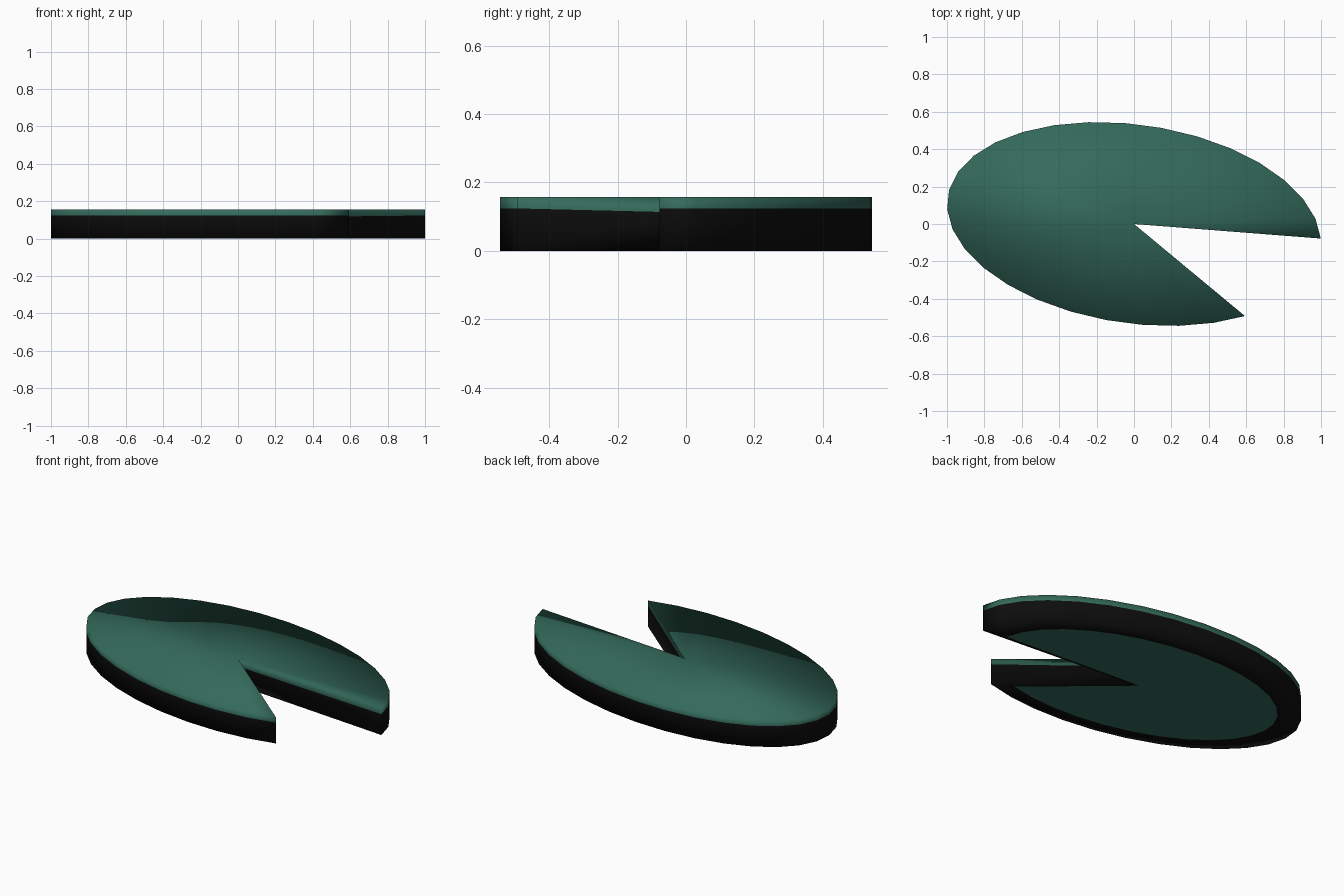
import bpy, bmesh, math

if "Cube" in bpy.data.objects:
    bpy.data.objects.remove(bpy.data.objects["Cube"])

H = 0.157            # pad thickness
N = 27               # rim segments (32 around a full turn, five missing for the notch)
T0, T1 = 2.8, 306.4  # rim sweep in degrees


def rim(t, s=1.0):
    """Point on the slanted elliptical outline, scaled about the centre."""
    a = math.radians(t)
    return (s * math.cos(a), s * 0.545 * math.sin(a - math.radians(11)))


def outline(apex, s=1.0, trim=0.0):
    """Notch apex followed by the rim points."""
    a, b = T0 + trim, T1 - trim
    return [apex] + [rim(a + (b - a) * i / N, s) for i in range(N + 1)]


def material(name, rgb):
    m = bpy.data.materials.new(name)
    m.diffuse_color = (*rgb, 1)
    m.use_nodes = True
    m.node_tree.nodes["Principled BSDF"].inputs["Base Color"].default_value = m.diffuse_color
    return m


bm = bmesh.new()
outer = outline((0, 0))
inner = outline((-0.03, 0.01), 0.86, 2.5)


def ring(points, heights):
    return [bm.verts.new((x, y, z)) for (x, y), z in zip(points, heights)]


n = len(outer)
top = ring(outer, [H] * n)
# colour line on the side wall, slightly lower inside the notch
band = ring(outer, [0.112] + [0.124] * (n - 1))
low = ring(outer, [0] * n)
under = ring(inner, [0] * n)


def face(verts, mat):
    f = bm.faces.new(verts)
    f.material_index = mat
    f.smooth = True


def strip(a, b, mat):
    for i in range(n):
        j = (i + 1) % n
        face((a[i], a[j], b[j], b[i]), mat)


def fan(r, mat):
    for i in range(1, n - 1):
        face((r[0], r[i], r[i + 1]), mat)


fan(top, 0)             # green upper face
strip(band, top, 0)     # green lip
strip(low, band, 1)     # black side wall
strip(under, low, 1)    # black border underneath
fan(under[:1] + under[1:], 0)  # green underside
bmesh.ops.recalc_face_normals(bm, faces=bm.faces)

mesh = bpy.data.meshes.new("lily_pad")
bm.to_mesh(mesh)
bm.free()
mesh.materials.append(material("leaf green", (0.034, 0.145, 0.104)))
mesh.materials.append(material("edge black", (0.004, 0.004, 0.004)))
pad = bpy.data.objects.new("lily_pad", mesh)
bpy.context.collection.objects.link(pad)
